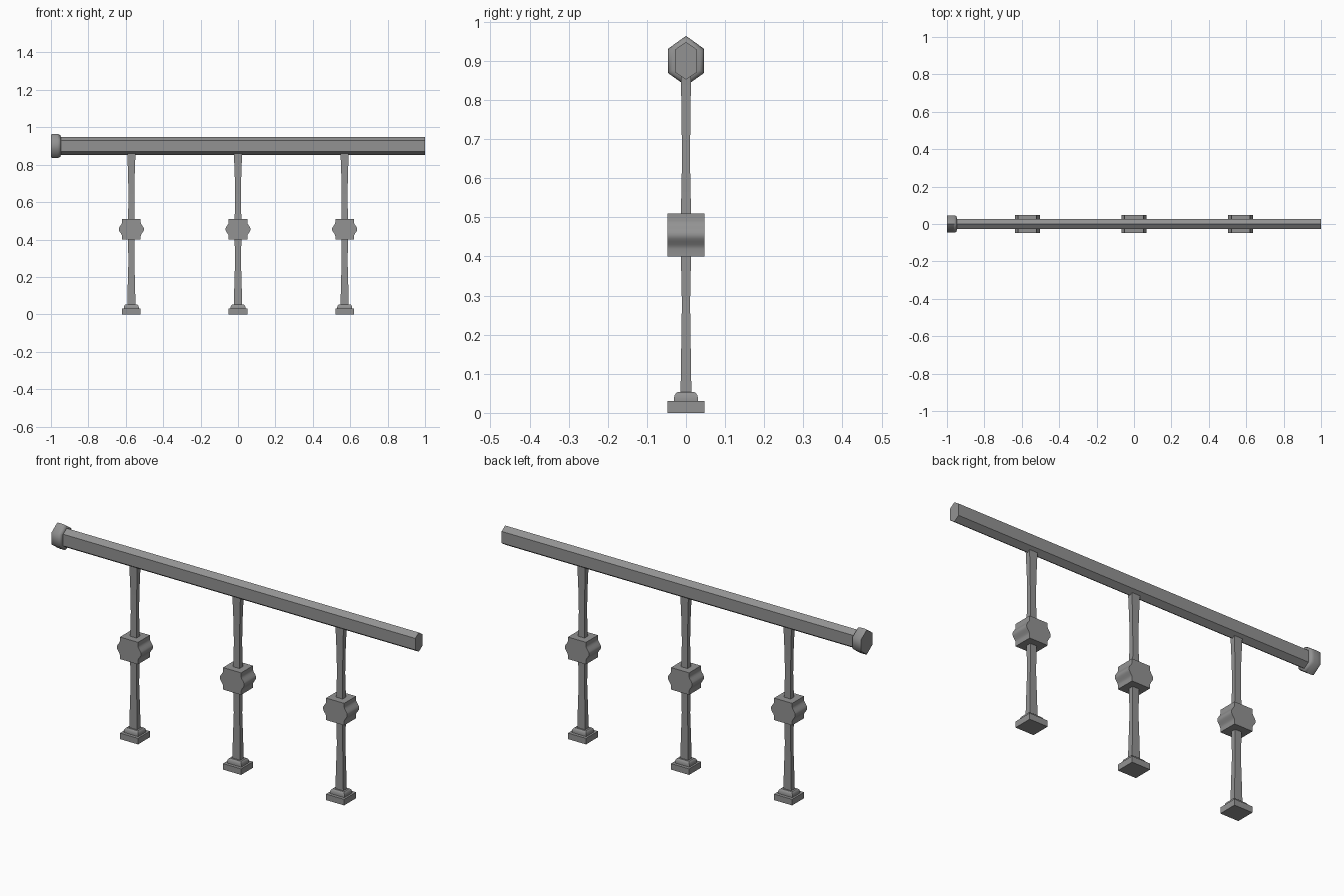
import bpy, bmesh, math

if "Cube" in bpy.data.objects:
    bpy.data.objects.remove(bpy.data.objects["Cube"])

# dark grey paint
paint = bpy.data.materials.new("dark_grey")
paint.diffuse_color = (0.29, 0.29, 0.29, 1.0)
paint.use_nodes = True
paint.node_tree.nodes["Principled BSDF"].inputs["Base Color"].default_value = paint.diffuse_color


def loft(name, rings, smooth=0, x=0.0):
    """Skin a list of equal-length rings and cap both ends."""
    bm = bmesh.new()
    loops = [[bm.verts.new(p) for p in ring] for ring in rings]
    n = len(loops[0])
    for a, b in zip(loops, loops[1:]):
        for i in range(n):
            j = (i + 1) % n
            bm.faces.new((a[i], a[j], b[j], b[i]))
    bm.faces.new(loops[0])
    bm.faces.new(loops[-1])
    bmesh.ops.recalc_face_normals(bm, faces=bm.faces)
    mesh = bpy.data.meshes.new(name)
    bm.to_mesh(mesh)
    bm.free()
    mesh.materials.append(paint)
    obj = bpy.data.objects.new(name, mesh)
    obj.location.x = x
    bpy.context.collection.objects.link(obj)
    if smooth:
        bpy.ops.object.select_all(action='DESELECT')
        obj.select_set(True)
        bpy.context.view_layer.objects.active = obj
        bpy.ops.object.shade_smooth_by_angle(angle=math.radians(smooth))
    return obj


def rect(hx, hy, z):
    """Horizontal rectangle."""
    return [(-hx, -hy, z), (hx, -hy, z), (hx, hy, z), (-hx, hy, z)]


def hexagon(x, hy, side, tip, z=0.9):
    """Tall hexagon standing across the x axis."""
    return [(x, 0, z + tip), (x, hy, z + side), (x, hy, z - side),
            (x, 0, z - tip), (x, -hy, z - side), (x, -hy, z + side)]


# handrail
loft("handrail", [hexagon(x, 0.028, 0.029, 0.048) for x in (-0.97, 1.0)])

# rounded end cap
cap = [(-1.0, 0.96), (-0.994, 0.99), (-0.985, 1.0), (-0.965, 1.0),
       (-0.956, 0.97), (-0.950, 0.9), (-0.947, 0.75)]
loft("rail_end_cap", [hexagon(x, 0.046 * s, 0.031 * s, 0.064 * s) for x, s in cap], 65)

# collar outline: a block with a softly flared bulge on each side
half = [(0.050, 0.055), (0.050, 0.036), (0.0515, 0.030), (0.055, 0.024),
        (0.060, 0.017), (0.0645, 0.010), (0.067, 0.004)]
right = [(px, 0.455 - d) for px, d in half] + [(px, 0.455 + d) for px, d in reversed(half)]
outline = right + [(-px, pz) for px, pz in reversed(right)]

# flared post stations: half width, half depth, height
post = [(0.022, 0.014, 0.045), (0.020, 0.0125, 0.14), (0.016, 0.0105, 0.28), (0.018, 0.013, 0.405),
        (0.018, 0.013, 0.505), (0.0155, 0.0105, 0.63), (0.0175, 0.011, 0.74), (0.022, 0.013, 0.862)]

# rounded foot moulding stations
foot = [(0.040, 0.031, 0.03), (0.040, 0.031, 0.037), (0.038, 0.029, 0.045),
        (0.035, 0.026, 0.050), (0.031, 0.022, 0.053)]

for side, x in (("left", -0.57), ("centre", 0.0), ("right", 0.57)):
    loft(side + "_post", [rect(*s) for s in post], 30, x)
    loft(side + "_collar", [[(px, y, pz) for px, pz in outline] for y in (-0.047, 0.047)], 35, x)
    loft(side + "_base_plate", [rect(0.050, 0.047, z) for z in (0.0, 0.03)], x=x)
    loft(side + "_foot_moulding", [rect(*s) for s in foot], 35, x)
